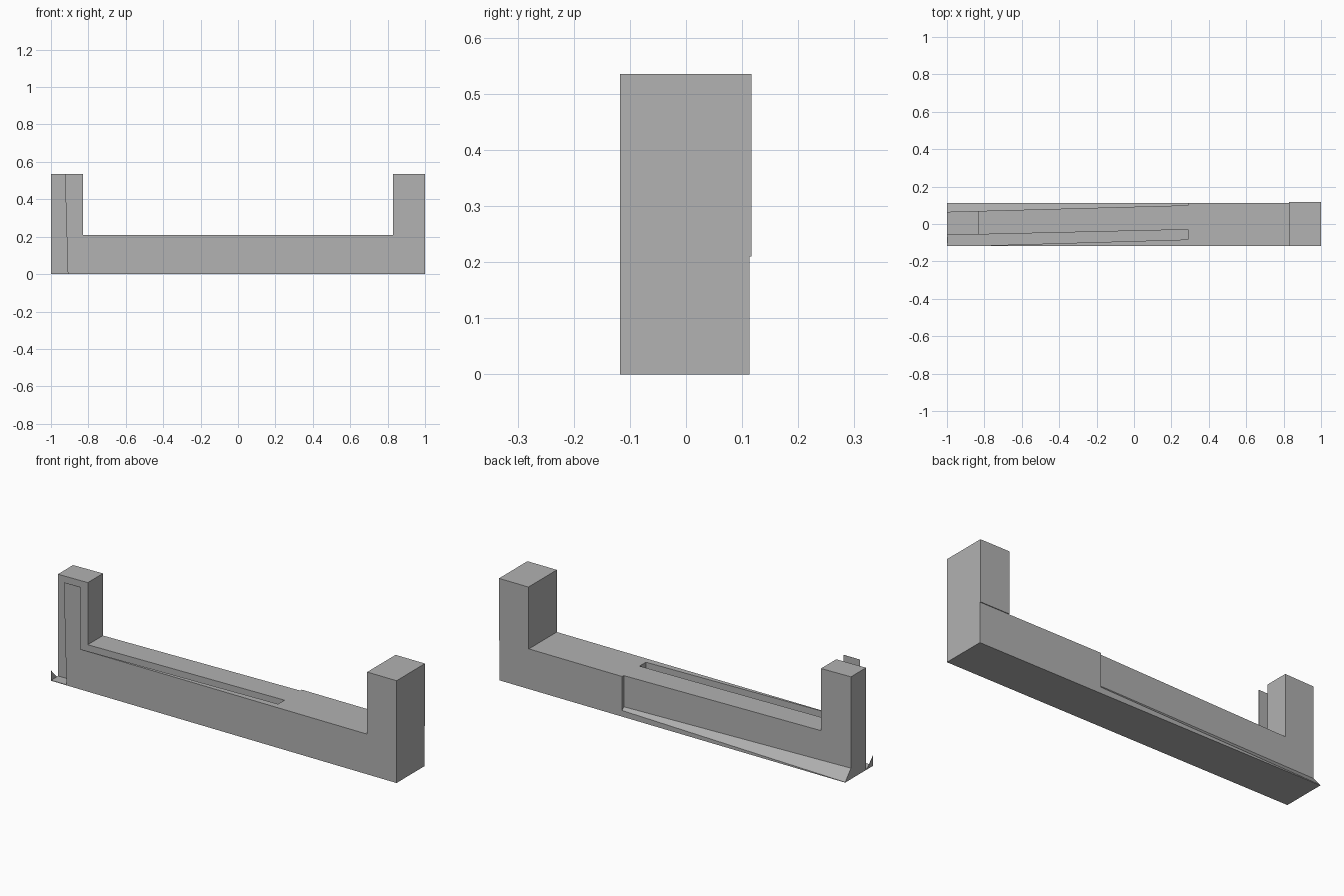
import bpy
import bmesh

cube = bpy.data.objects.get("Cube")
if cube:
    bpy.data.objects.remove(cube, do_unlink=True)

grey = bpy.data.materials.new("plain_grey")
grey.use_nodes = True
colour = (0.445, 0.445, 0.445, 1.0)
grey.diffuse_color = colour
grey.node_tree.nodes["Principled BSDF"].inputs["Base Color"].default_value = colour

FRONT, BACK = -0.118, 0.113
DECK, TOP = 0.21, 0.535
STEP_X = 0.29      # where the slot and the rear recess end
FLOOR = 0.003


def loft(name, ring_a, ring_b):
    """Solid between two matching rings of points."""
    bm = bmesh.new()
    a = [bm.verts.new(p) for p in ring_a]
    b = [bm.verts.new(p) for p in ring_b]
    n = len(a)
    bm.faces.new(a)
    bm.faces.new(b[::-1])
    for i in range(n):
        j = (i + 1) % n
        bm.faces.new((a[j], a[i], b[i], b[j]))
    bmesh.ops.recalc_face_normals(bm, faces=bm.faces)
    mesh = bpy.data.meshes.new(name)
    bm.to_mesh(mesh)
    bm.free()
    mesh.materials.append(grey)
    obj = bpy.data.objects.new(name, mesh)
    bpy.context.collection.objects.link(obj)
    return obj


def cut(target, cutter):
    mod = target.modifiers.new("cut", "BOOLEAN")
    mod.operation = "DIFFERENCE"
    mod.solver = "EXACT"
    mod.object = cutter
    cutter.hide_render = True
    bpy.context.view_layer.objects.active = target
    bpy.ops.object.modifier_apply(modifier=mod.name)
    bpy.data.objects.remove(cutter, do_unlink=True)


def line(x, x0, y0, x1, y1):
    return y0 + (y1 - y0) * (x - x0) / (x1 - x0)


# U-shaped body with an upright at each end
profile = [(-1, 0), (1, 0), (1, TOP), (0.83, TOP),
           (0.83, DECK), (-0.83, DECK), (-0.83, TOP), (-1, TOP)]
body = loft("body", [(x, FRONT, z) for x, z in profile],
            [(x, BACK, z) for x, z in profile])


# Slanted slot, leaving a thin front wall that tapers out near the left end
def slot_ring(exit_x, z):
    outer = line(-1.1, STEP_X, -0.083, exit_x, FRONT)
    inner = line(-1.1, STEP_X, -0.03, -1, -0.06)
    return [(-1.1, outer, z), (STEP_X, -0.083, z),
            (STEP_X, -0.03, z), (-1.1, inner, z)]


cut(body, loft("slot_cutter", slot_ring(-0.91, FLOOR), slot_ring(-0.925, 0.6)))


# Rear recess with a slanted wall and a sloping ledge
def recess_ring(x):
    wall = line(x, -1, 0.065, STEP_X, 0.1)

    def ledge(y):
        return 0.002 + 0.03 * (x + 1) / 1.29 - 1.15 * (y - BACK)

    return [(x, wall, ledge(wall)), (x, 0.2, ledge(0.2)), (x, 0.2, 0.7), (x, wall, 0.7)]


cut(body, loft("recess_cutter", recess_ring(-1.1), recess_ring(STEP_X)))

# Slight overhang on the back of the right-hand upright
pad = [(0.83, DECK), (1, DECK), (1, TOP), (0.83, TOP)]
loft("upright_back_pad", [(x, BACK, z) for x, z in pad],
     [(x, BACK + 0.004, z) for x, z in pad])

# Small triangular remnant at the open end of the slot
tip = [(FRONT, 0), (FRONT, 0.053), (-0.068, 0)]
loft("corner_tip", [(-1, y, z) for y, z in tip], [(-0.998, y, z) for y, z in tip])
